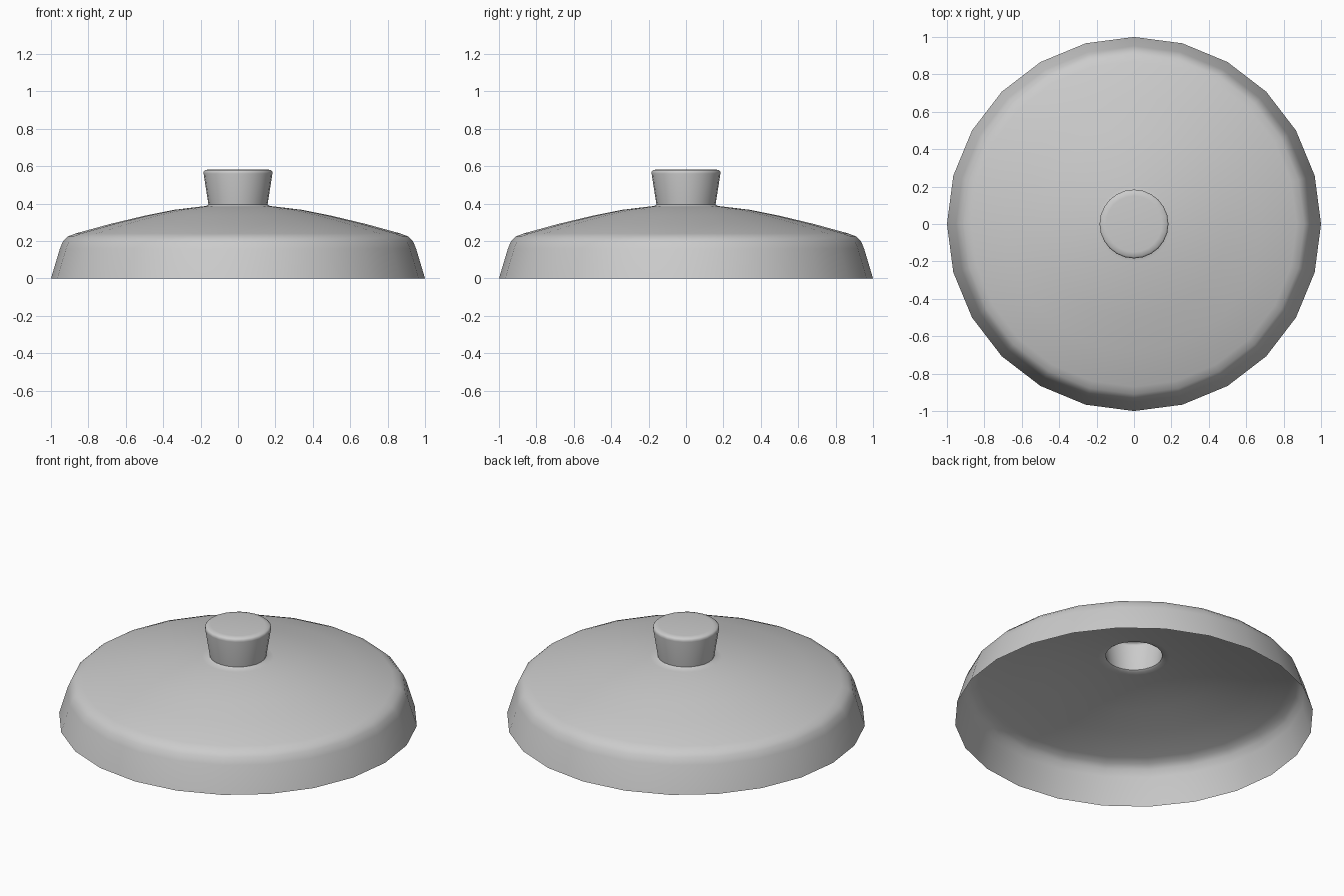
import bpy, bmesh, math

SIDES = 24

if "Cube" in bpy.data.objects:
    bpy.data.objects.remove(bpy.data.objects["Cube"])

# Single flat colour for the whole lid
grey = bpy.data.materials.new("light_grey")
grey.use_nodes = True
colour = (0.6, 0.6, 0.6, 1)
grey.diffuse_color = colour
grey.node_tree.nodes["Principled BSDF"].inputs["Base Color"].default_value = colour


def lathe(name, profile, closed_top=False):
    """Turn a list of (radius, height) points, bottom to top, around z."""
    bm = bmesh.new()
    rings = []
    for r, z in profile:
        rings.append([bm.verts.new((r * math.cos(math.tau * i / SIDES),
                                    r * math.sin(math.tau * i / SIDES), z))
                      for i in range(SIDES)])
    for low, high in zip(rings, rings[1:]):
        for i in range(SIDES):
            j = (i + 1) % SIDES
            bm.faces.new((low[i], low[j], high[j], high[i]))
    if closed_top:
        bm.faces.new(rings[-1])
    mesh = bpy.data.meshes.new(name)
    bm.to_mesh(mesh)
    bm.free()
    mesh.materials.append(grey)
    obj = bpy.data.objects.new(name, mesh)
    bpy.context.collection.objects.link(obj)
    bpy.ops.object.select_all(action='DESELECT')
    obj.select_set(True)
    bpy.context.view_layer.objects.active = obj
    bpy.ops.object.shade_smooth_by_angle(angle=math.radians(50))
    return obj


# Thin open dome: flared rim wall, rounded shoulder, shallow crown
lathe("lid_dome", [(1, 0), (0.952, 0.16), (0.935, 0.2), (0.91, 0.224),
                   (0.87, 0.24), (0.68, 0.292), (0.5, 0.335), (0.34, 0.367),
                   (0.2, 0.384), (0.17, 0.387), (0.158, 0.395)])

# Hollow flared knob, open underneath, with a softened top edge
lathe("lid_knob", [(0.158, 0.395), (0.184, 0.56), (0.184, 0.572),
                   (0.176, 0.58), (0.15, 0.583)], closed_top=True)
